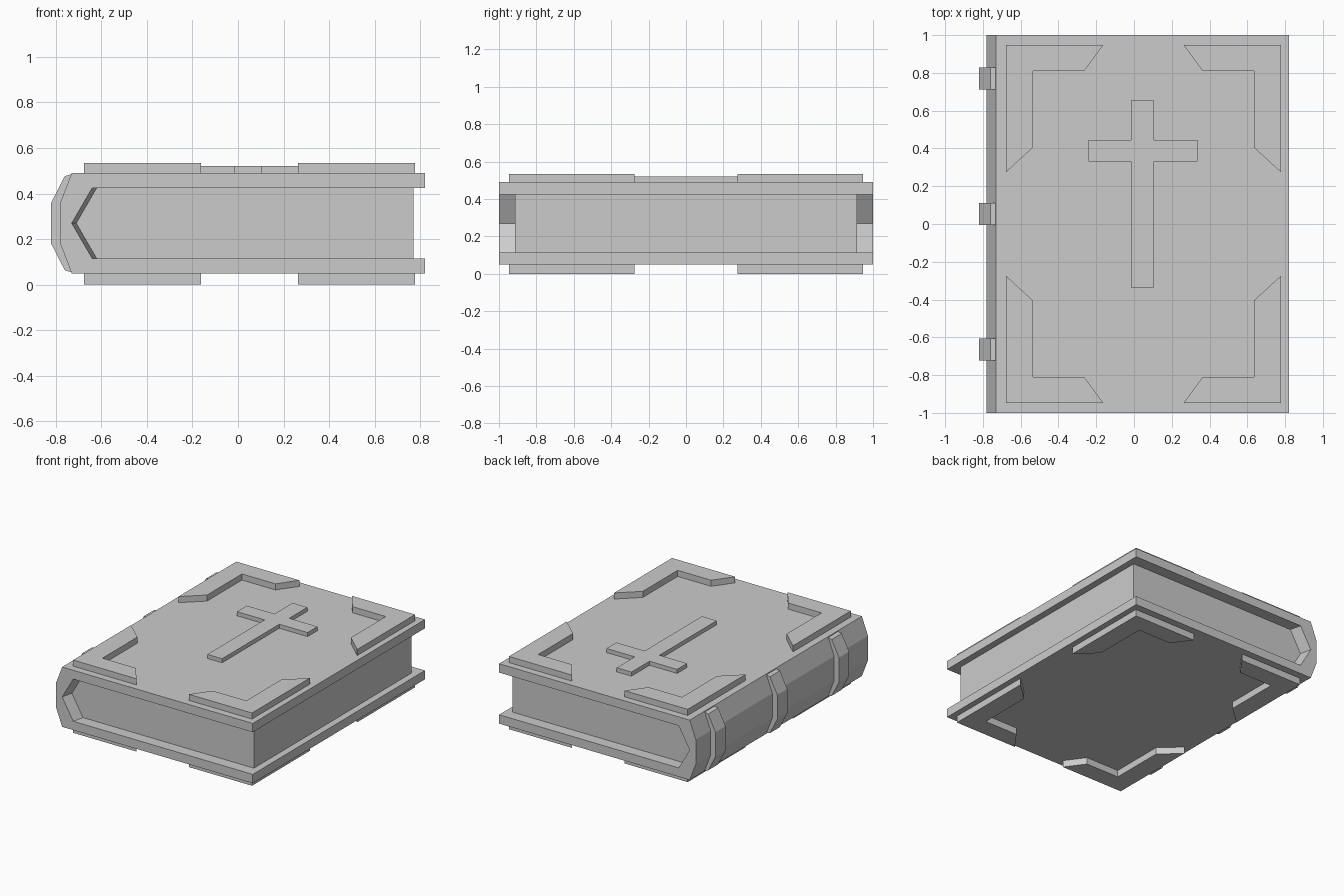
import bpy
import bmesh

cube = bpy.data.objects.get("Cube")
if cube:
    bpy.data.objects.remove(cube, do_unlink=True)

grey = bpy.data.materials.new("plain grey")
grey.use_nodes = True
colour = (0.6, 0.6, 0.6, 1)
grey.diffuse_color = colour
grey.node_tree.nodes["Principled BSDF"].inputs["Base Color"].default_value = colour


def loft(name, sections):
    """Join equal-length rings of points into a closed solid."""
    bm = bmesh.new()
    rings = [[bm.verts.new(p) for p in ring] for ring in sections]
    count = len(rings[0])
    bm.faces.new(rings[0])
    bm.faces.new(rings[-1])
    for a, b in zip(rings, rings[1:]):
        for i in range(count):
            j = (i + 1) % count
            bm.faces.new((a[i], a[j], b[j], b[i]))
    bmesh.ops.recalc_face_normals(bm, faces=bm.faces)
    mesh = bpy.data.meshes.new(name)
    bm.to_mesh(mesh)
    bm.free()
    mesh.materials.append(grey)
    obj = bpy.data.objects.new(name, mesh)
    bpy.context.collection.objects.link(obj)
    return obj


def along_y(profile, y):
    return [(x, y, z) for x, z in profile]


def plate(name, outline, z0, z1):
    return loft(name, [[(x, y, z) for x, y in outline] for z in (z0, z1)])


MID = 0.27            # mid height of the book
LOW, HIGH = 0.05, 0.49


def mirrored(upper):
    """Complete a profile with its reflection below mid height."""
    return upper + [(x, 2 * MID - z) for x, z in reversed(upper)]


# Cover with angled spine; the hollow narrows slightly towards the pages
def cover_profile(shift):
    outer = mirrored([(0.82, HIGH), (-0.73, HIGH), (-0.78, 0.36)])
    inner = [(0.82, 0.115), (-0.64 + shift, 0.115), (-0.73 + shift, MID),
             (-0.64 + shift, 0.425), (0.82, 0.425)]
    return outer + inner


loft("cover", [along_y(cover_profile(s), y) for y, s in
               ((-1, 0), (-0.915, 0.02), (0.915, 0.02), (1, 0))])

# Page block
pages = [(0.77, 0.425), (-0.62, 0.425), (-0.71, MID), (-0.62, 0.115), (0.77, 0.115)]
loft("pages", [along_y(pages, y) for y in (-0.915, 0.915)])

# Raised spine bands
band = mirrored([(-0.73, 0.485), (-0.76, 0.477), (-0.82, 0.36)])
for i, y in enumerate((-0.665, 0.053, 0.77)):
    loft(f"spine_band_{i + 1}", [along_y(band, y - 0.058), along_y(band, y + 0.058)])

# Corner guards on both covers, mirrored about the centre of the board
CENTRE = 0.05
corner = [(0.727, 0.947), (0.213, 0.947), (0.313, 0.81),
          (0.585, 0.81), (0.585, 0.405), (0.727, 0.275)]
for level, z0, z1 in (("top", HIGH, 0.535), ("bottom", 0, LOW)):
    for side, sx in (("left", 1), ("right", -1)):
        for end, sy in (("front", -1), ("back", 1)):
            outline = [(CENTRE + sx * x, sy * y) for x, y in corner]
            plate(f"{level}_corner_{end}_{side}", outline, z0, z1)

# Raised cross on the top board
cross = [(-0.015, -0.335), (0.105, -0.335), (0.105, 0.33), (0.335, 0.33),
         (0.335, 0.445), (0.105, 0.445), (0.105, 0.655), (-0.015, 0.655),
         (-0.015, 0.445), (-0.24, 0.445), (-0.24, 0.33), (-0.015, 0.33)]
plate("cross", cross, HIGH, 0.52)
